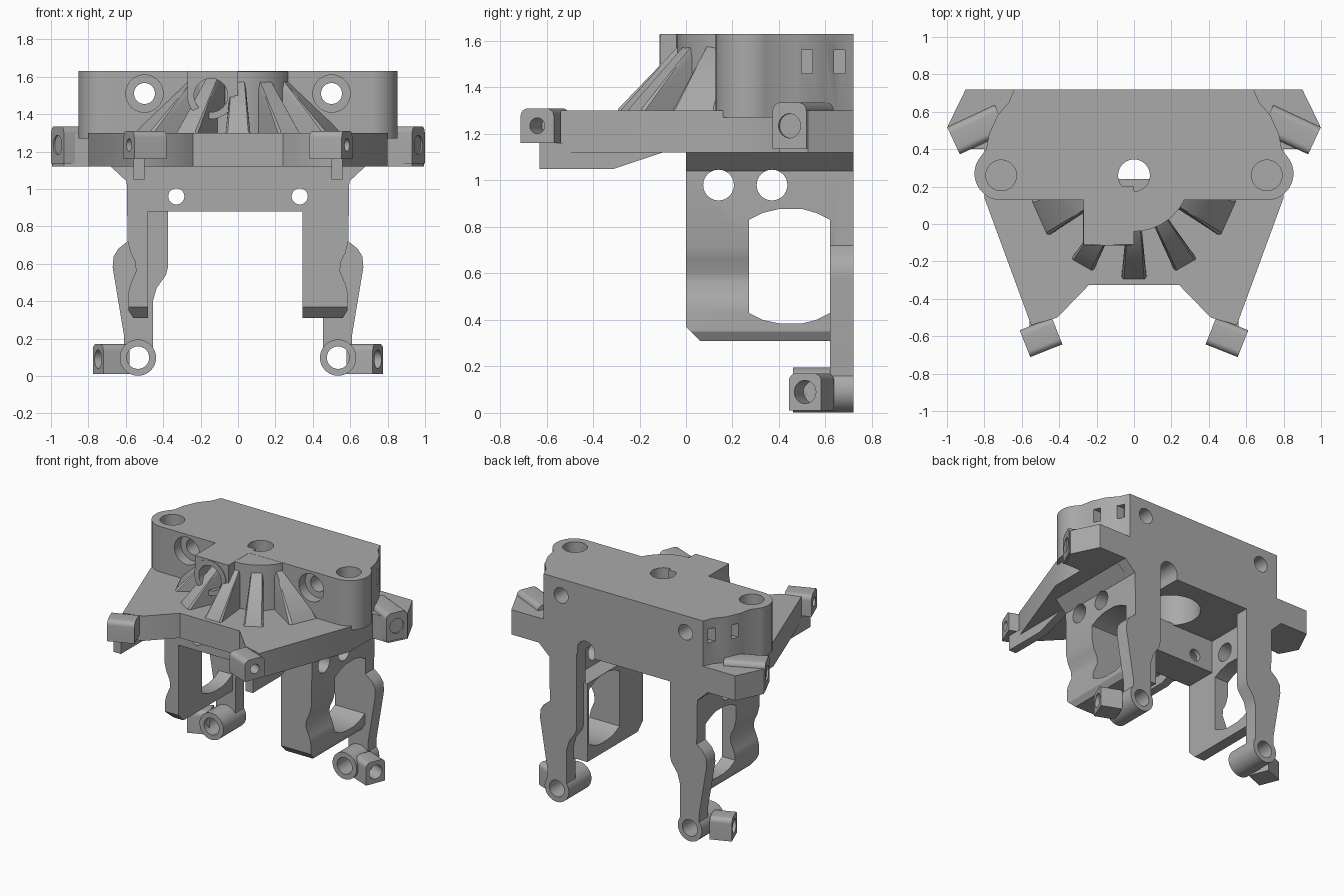
import bpy, bmesh
from math import sin, cos, pi, radians, atan2
from mathutils import Vector, Matrix

if "Cube" in bpy.data.objects:
    bpy.data.objects.remove(bpy.data.objects["Cube"])

grey = bpy.data.materials.new("plain grey")
grey.use_nodes = True
COLOR = (0.4, 0.4, 0.4, 1)
grey.diffuse_color = COLOR
grey.node_tree.nodes["Principled BSDF"].inputs["Base Color"].default_value = COLOR
parts = []


def finish(name, bm, keep=True):
    bmesh.ops.recalc_face_normals(bm, faces=bm.faces)
    mesh = bpy.data.meshes.new(name)
    bm.to_mesh(mesh)
    bm.free()
    mesh.materials.append(grey)
    ob = bpy.data.objects.new(name, mesh)
    bpy.context.collection.objects.link(ob)
    if keep:
        parts.append(ob)
    return ob


def prism(name, pts, lo, hi, axis="z", keep=True):
    """Extrude a closed outline along an axis."""
    place = {"z": lambda a, b, t: (a, b, t),
             "y": lambda a, b, t: (a, t, b),
             "x": lambda a, b, t: (t, a, b)}[axis]
    bm = bmesh.new()
    ends = [[bm.verts.new(place(a, b, t)) for a, b in pts] for t in (lo, hi)]
    for end in ends:
        bm.faces.new(end)
    n = len(pts)
    for i in range(n):
        j = (i + 1) % n
        bm.faces.new((ends[0][i], ends[0][j], ends[1][j], ends[1][i]))
    return finish(name, bm, keep)


def box(name, x, y, z, keep=True):
    return prism(name, [(x[0], y[0]), (x[1], y[0]), (x[1], y[1]), (x[0], y[1])], *z, keep=keep)


def rod(name, a, b, r, keep=True):
    """Cylinder between two points."""
    a, b = Vector(a), Vector(b)
    bm = bmesh.new()
    turn = (b - a).to_track_quat("Z", "Y").to_matrix().to_4x4()
    bmesh.ops.create_cone(bm, cap_ends=True, segments=40, radius1=r, radius2=r,
                          depth=(b - a).length, matrix=Matrix.Translation((a + b) / 2) @ turn)
    return finish(name, bm, keep)


def cut(objects, cutter):
    """Subtract a helper shape, then discard it."""
    for ob in objects:
        mod = ob.modifiers.new("cut", "BOOLEAN")
        mod.operation, mod.solver, mod.object = "DIFFERENCE", "EXACT", cutter
        bpy.context.view_layer.objects.active = ob
        bpy.ops.object.modifier_apply(modifier=mod.name)
    bpy.data.objects.remove(cutter)


def drill(objects, a, b, r):
    cut(objects, rod("drill", a, b, r, False))


def arc(cx, cy, r, start, end, n=12):
    return [(cx + r * cos(radians(start + (end - start) * i / n)),
             cy + r * sin(radians(start + (end - start) * i / n))) for i in range(n + 1)]


def both(pts):
    """Complete a right-half outline with its mirror image."""
    return pts + [(-x, y) for x, y in reversed(pts)]


def lug(name, s, face, direction, length, half, tall, hole):
    """Drilled block with two rounded corners, its end face at the given point."""
    d = Vector((direction[0] * s, direction[1], 0)).normalized()
    tip = Vector((face[0] * s, face[1], face[2]))
    c = half * 0.45
    outline = ([(-half, -tall), (half, -tall)] + arc(half - c, tall - c, c, 0, 90, 6)
               + arc(c - half, tall - c, c, 90, 180, 6))
    ob = prism(name, outline, -length, 0, "x")
    ob.data.transform(Matrix.Translation(tip) @ Matrix.Rotation(atan2(d.y, d.x), 4, "Z"))
    drill([ob], tip - d * length * 0.75, tip + d * 0.05, hole)


# Upper block with rounded side lobes
lobe = [(0.64, 0.72), (0.67, 0.65), (0.73, 0.58), (0.775, 0.48), (0.79, 0.4)]
block = prism("upper_block", both(lobe + arc(0.71, 0.27, 0.143, 30, -90)), 1.27, 1.63)
core = rod("rib_hub", (0, 0.26, 1.25), (0, 0.26, 1.629), 0.3)

# Tapered base plate with two forward arms
plate = prism("base_plate", both([(0.64, 0.72), (0.8, 0.4), (0.8, 0.14), (0.55, -0.54),
                                  (0.41, -0.5), (0.24, -0.325)]), 1.12, 1.3)

# Underside pocket, rear slot and vertical bores
cut([plate, core, block], rod("pocket", (0, 0.38, 1.1), (0, 0.38, 1.42), 0.2, False))
slot = [(0.23, 1.1), (0.37, 1.1)] + arc(0.3, 1.16, 0.07, 0, 180)
cut([plate], prism("slot", slot, 0.55, 0.8, "y", False))
drill([block, core, plate], (0, 0.26, 1), (0, 0.26, 1.7), 0.085)

# Nose with its tubular socket
nose = [box("nose_block", (-0.27, 0), (-0.11, 0.2), (1.5, 1.63)),
        rod("nose_tube", (-0.145, -0.115, 1.5), (-0.145, 0.2, 1.5), 0.127)]
drill(nose + [core], (-0.145, -0.2, 1.5), (-0.145, 0.1, 1.5), 0.09)

# Fan of sloping ribs
for i, angle in enumerate((-156, -120, -90, -60, -24)):
    wide = 0.11 if i in (0, 4) else 0.068
    bm = bmesh.new()
    low = [(0.2, -wide / 2, 1.28), (0.56, -wide, 1.28), (0.56, wide, 1.28), (0.2, wide / 2, 1.28)]
    high = [(0.2, -wide / 2, 1.62), (0.29, -wide / 2, 1.58), (0.55, -wide * 0.8, 1.31),
            (0.55, wide * 0.8, 1.31), (0.29, wide / 2, 1.58), (0.2, wide / 2, 1.62)]
    for p in low + high:
        bm.verts.new(p)
    bmesh.ops.convex_hull(bm, input=bm.verts)
    bmesh.ops.dissolve_limit(bm, angle_limit=0.02, verts=bm.verts, edges=bm.edges)
    bm.transform(Matrix.Translation((0, 0.26, 0)) @ Matrix.Rotation(radians(angle), 4, "Z"))
    finish("sloping_rib", bm)

# Cross bar between the legs
bar = box("cross_bar", (-0.5, 0.5), (0, 0.24), (0.88, 1.13))
for s in (1, -1):
    drill([bar], (0.33 * s, -0.1, 0.96), (0.33 * s, 0.4, 0.96), 0.043)

window = [(0.27, 0.43), (0.27, 0.83), (0.33, 0.86), (0.4, 0.877), (0.5, 0.877), (0.56, 0.86),
          (0.62, 0.83), (0.62, 0.43), (0.56, 0.4), (0.5, 0.385), (0.4, 0.385), (0.33, 0.4)]
wave = [(0.69, 1.13), (0.67, 1.11), (0.595, 1.04), (0.59, 0.72), (0.575, 0.66), (0.55, 0.61),
        (0.545, 0.56), (0.575, 0.49), (0.585, 0.45), (0.585, 0.35), (0.56, 0.31)]
shank = [(0.69, 1.13), (0.595, 1.04), (0.59, 0.72), (0.64, 0.68), (0.665, 0.64), (0.67, 0.58),
         (0.61, 0.22), (0.61, 0.1), (0.455, 0.1), (0.455, 0.4), (0.435, 0.47), (0.385, 0.54),
         (0.375, 0.58), (0.375, 1.13)]

for s, side in ((1, "left"), (-1, "right")):
    # Block bores, counterbores and side slots
    drill([block], (0.71 * s, 0.26, 1.4), (0.71 * s, 0.26, 1.7), 0.082)
    drill([block], (0.5 * s, 0, 1.51), (0.5 * s, 0.8, 1.51), 0.056)
    drill([block], (0.5 * s, 0.05, 1.51), (0.5 * s, 0.2, 1.51), 0.1)
    for y in (0.52, 0.66):
        xs = sorted((0.62 * s, 0.9 * s))
        cut([block], box("slot", xs, (y - 0.024, y + 0.024), (1.46, 1.56), False))

    # Rear wing and its lug
    prism(side + "_wing", [(x * s, y) for x, y in ((0.6, 0.72), (0.9, 0.72), (0.995, 0.525),
          (0.93, 0.4), (0.75, 0.4))], 1.12, 1.3)
    lug(side + "_wing_lug", s, (0.965, 0.445, 1.235), (0.9, -0.42), 0.28, 0.08, 0.1, 0.052)

    # Front arm lug and the rail beneath the arm
    lug(side + "_arm_lug", s, (0.583, -0.64, 1.235), (0.93, -0.37), 0.185, 0.077, 0.075, 0.034)
    rail = prism(side + "_arm_rail", [(-0.63, 1.16), (-0.63, 1.05), (-0.31, 1.05), (-0.1, 1.12),
                 (-0.1, 1.16)], *sorted((0.5 * s, 0.56 * s)), axis="x")

    # Waved side panel, thicker on the left
    inner = 0.345 if s > 0 else 0.48
    panel = prism(side + "_side_panel", [(x * s, z) for x, z in wave + [(inner, 0.31), (inner, 0.88),
                  (0.48, 0.88), (0.48, 1.13)]], 0, 0.64, "y")
    span = sorted((0.2 * s, 0.8 * s))
    cut([panel], prism("window", window, *span, "x", False))
    cut([panel], prism("chamfer", [(-0.02, 0.28), (-0.02, 0.39), (0.09, 0.28)], *span, "x", False))
    for y in (0.14, 0.37):
        drill([panel, bar], (0.15 * s, y, 0.98), (0.85 * s, y, 0.98), 0.066)

    # Rear leg with ring foot and foot lug
    leg = prism(side + "_rear_leg", [(x * s, z) for x, z in shank], 0.62, 0.72, "y")
    ring = rod(side + "_foot_ring", (0.535 * s, 0.46, 0.098), (0.535 * s, 0.72, 0.098), 0.097)
    drill([leg, ring], (0.535 * s, 0.3, 0.098), (0.535 * s, 0.9, 0.098), 0.06)
    lug(side + "_foot_lug", s, (0.748, 0.512, 0.09), (0.93, -0.37), 0.15, 0.075, 0.08, 0.05)

# Clear the bar where the side bores cross its middle
drill([bar], (-0.6, 0.14, 0.98), (0.6, 0.14, 0.98), 0.066)

bpy.ops.object.select_all(action="DESELECT")
for ob in parts:
    ob.select_set(True)
bpy.context.view_layer.objects.active = block
bpy.ops.object.shade_smooth_by_angle(angle=radians(30))
